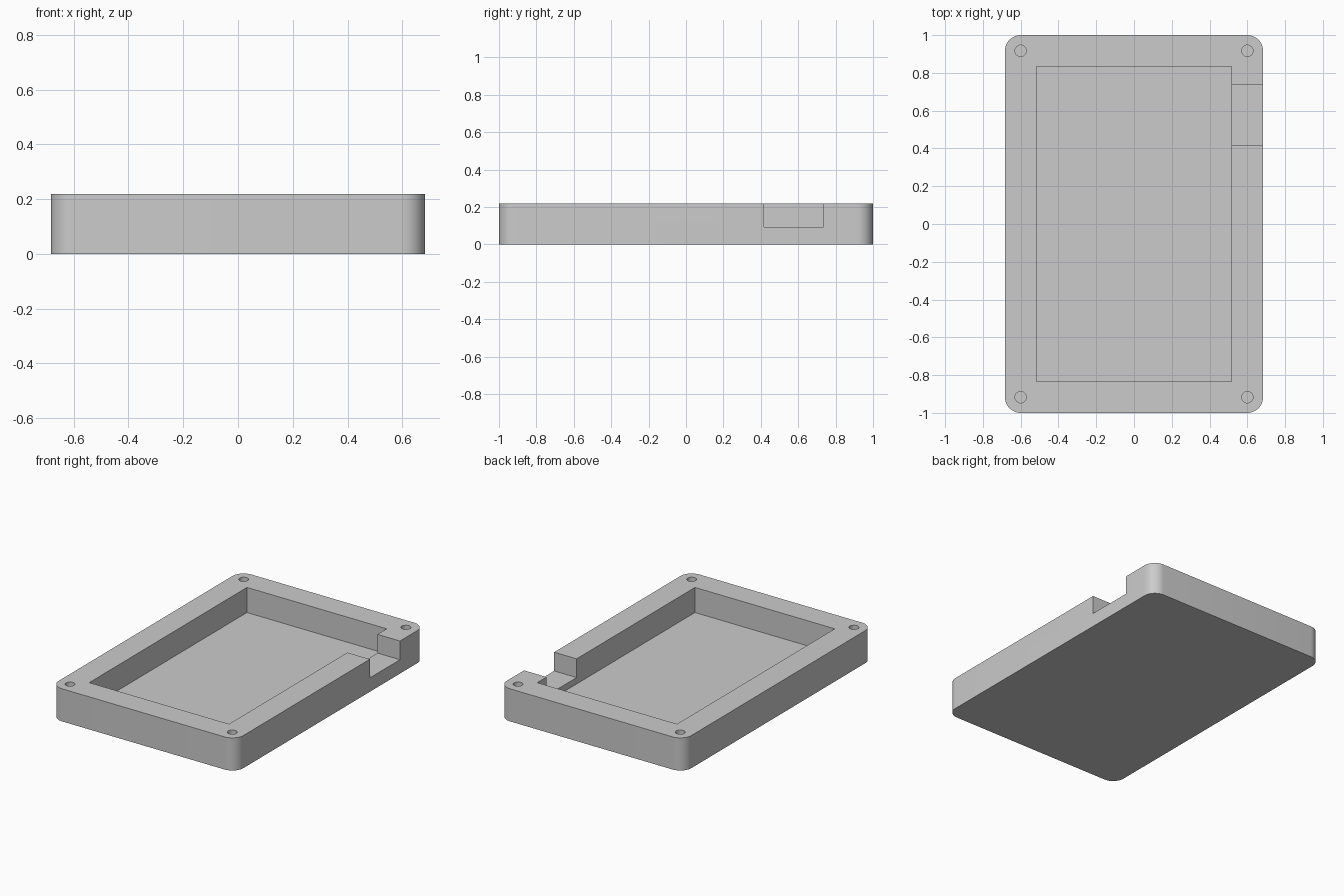
import bpy
import bmesh
from math import sin, cos, pi, radians

if "Cube" in bpy.data.objects:
    bpy.data.objects.remove(bpy.data.objects["Cube"], do_unlink=True)

HALF_X, HALF_Y, HEIGHT = 0.683, 1.0, 0.218
RADIUS = 0.083           # outer corner radius
FLOOR = 0.05             # floor thickness
POCKET_X, POCKET_Y = 0.517, 0.833
SCREW_X, SCREW_Y = HALF_X - RADIUS, HALF_Y - RADIUS
ABOVE = HEIGHT + 0.1     # cutters reach past the rim

grey = bpy.data.materials.new("plain grey")
grey.use_nodes = True
colour = (0.6, 0.6, 0.6, 1)
grey.diffuse_color = colour
grey.node_tree.nodes["Principled BSDF"].inputs["Base Color"].default_value = colour


def prism(name, outline, z0, z1):
    """Extrude a closed xy outline between two heights."""
    bm = bmesh.new()
    face = bm.faces.new([bm.verts.new((x, y, z0)) for x, y in outline])
    top = bmesh.ops.extrude_face_region(bm, geom=[face])["geom"]
    verts = [v for v in top if isinstance(v, bmesh.types.BMVert)]
    bmesh.ops.translate(bm, verts=verts, vec=(0, 0, z1 - z0))
    bmesh.ops.recalc_face_normals(bm, faces=bm.faces)
    mesh = bpy.data.meshes.new(name)
    bm.to_mesh(mesh)
    bm.free()
    mesh.materials.append(grey)
    obj = bpy.data.objects.new(name, mesh)
    bpy.context.collection.objects.link(obj)
    return obj


def arc(cx, cy, r, start, end, steps):
    angles = [start + (end - start) * i / steps for i in range(steps + 1)]
    return [(cx + r * cos(a), cy + r * sin(a)) for a in angles]


def rectangle(x0, x1, y0, y1):
    return [(x0, y0), (x1, y0), (x1, y1), (x0, y1)]


# Outer body with rounded upright corners
outline = []
for i, (sx, sy) in enumerate([(1, 1), (-1, 1), (-1, -1), (1, -1)]):
    outline += arc(sx * SCREW_X, sy * SCREW_Y, RADIUS, i * pi / 2, (i + 1) * pi / 2, 12)
case = prism("case_tray", outline, 0, HEIGHT)

# Main pocket, side cable notch and blind screw holes
cutters = [
    prism("pocket_cutter", rectangle(-POCKET_X, POCKET_X, -POCKET_Y, POCKET_Y), FLOOR, ABOVE),
    prism("notch_cutter", rectangle(POCKET_X - 0.1, HALF_X + 0.1, 0.417, 0.735), 0.093, ABOVE),
]
for sx in (-1, 1):
    for sy in (-1, 1):
        circle = arc(sx * SCREW_X, sy * SCREW_Y, 0.03, 0, 2 * pi, 32)[:-1]
        cutters.append(prism("screw_hole_cutter", circle, FLOOR, ABOVE))

bpy.ops.object.select_all(action="DESELECT")
case.select_set(True)
bpy.context.view_layer.objects.active = case
for cutter in cutters:
    cutter.hide_render = True
    cut = case.modifiers.new("cut", "BOOLEAN")
    cut.operation = "DIFFERENCE"
    cut.solver = "EXACT"
    cut.object = cutter
    bpy.ops.object.modifier_apply(modifier=cut.name)
    bpy.data.objects.remove(cutter, do_unlink=True)

bpy.ops.object.shade_smooth_by_angle(angle=radians(30))
